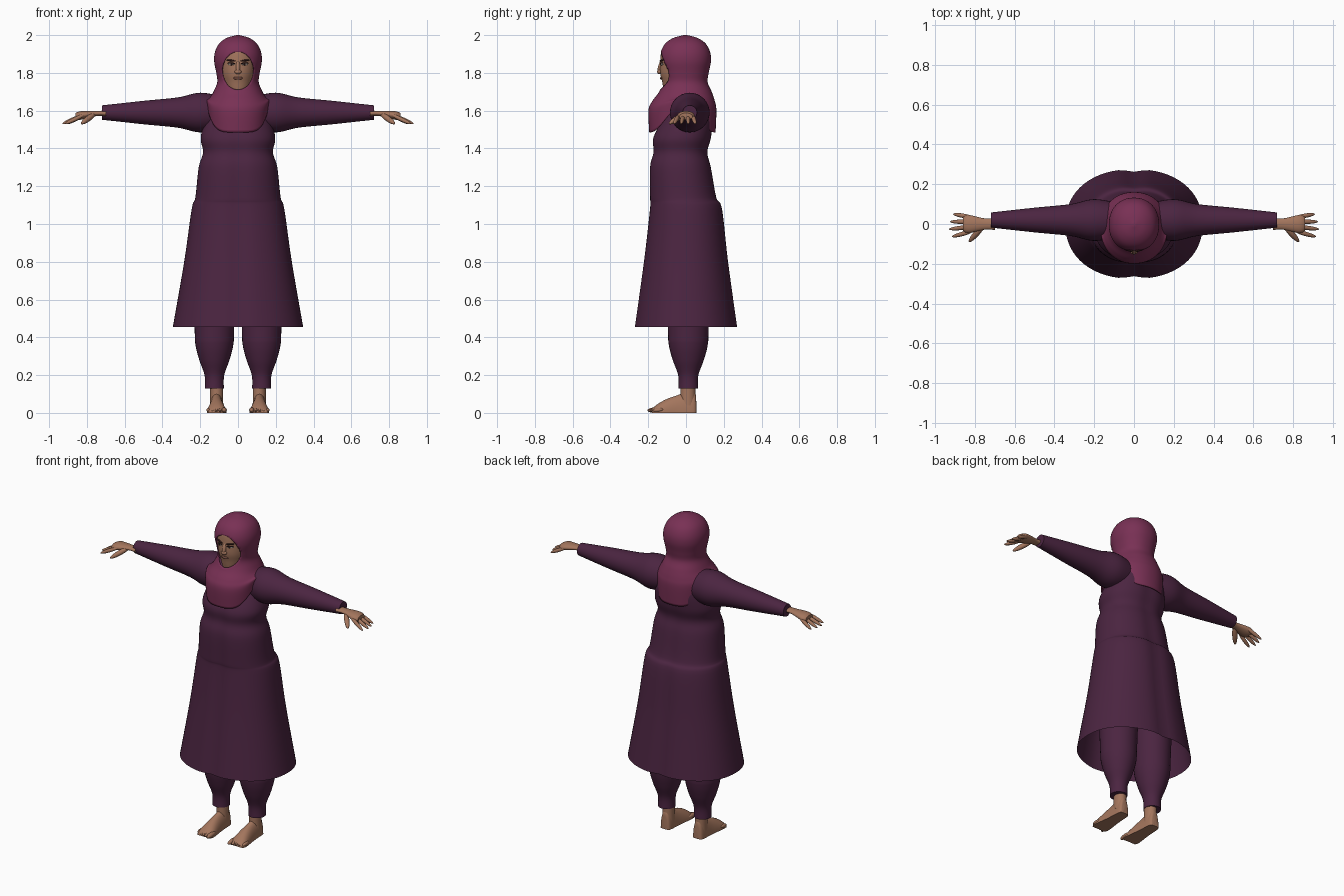
import bpy
import bmesh
from math import cos, sin, tau, exp, copysign, hypot, radians
from mathutils import Matrix, Vector

default_cube = bpy.data.objects.get("Cube")
if default_cube:
    bpy.data.objects.remove(default_cube, do_unlink=True)


def material(name, red, green, blue):
    mat = bpy.data.materials.new(name)
    mat.use_nodes = True
    colour = (red, green, blue, 1)
    mat.diffuse_color = colour
    shader = next(node for node in mat.node_tree.nodes if node.type == "BSDF_PRINCIPLED")
    shader.inputs["Base Color"].default_value = colour
    return mat


purple = material("dark purple cloth", .07, .018, .052)
berry = material("berry scarf cloth", .19, .03, .09)
skin = material("tan skin", .37, .18, .11)
brown = material("dark brown brow", .03, .01, .01)
lip_colour = material("muted lip", .17, .07, .05)
eye_white = material("eye white", .45, .4, .36)


def finish(bm, name, mat, mirror):
    """Turn the bmesh into a smooth object, mirrored to the other side if asked."""
    bmesh.ops.recalc_face_normals(bm, faces=bm.faces)
    mesh = bpy.data.meshes.new(name)
    bm.to_mesh(mesh)
    bm.free()
    mesh.materials.append(mat)
    mesh.shade_smooth()
    mesh.set_sharp_from_angle(angle=radians(60))
    obj = bpy.data.objects.new(name, mesh)
    bpy.context.collection.objects.link(obj)
    if mirror:
        obj.modifiers.new("Mirror", "MIRROR")
    return obj


def blend(before, start, end, after, t):
    """Catmull-Rom interpolation between start and end."""
    slope_in, slope_out = (end - before) / 2, (after - start) / 2
    gap = end - start
    return start + t * (slope_in + t * (3 * gap - 2 * slope_in - slope_out
                                        + t * (slope_in + slope_out - 2 * gap)))


def loft(name, mat, axis, centre, flat, sections, mirror=False, sides=32,
         steps=6, power=2, open_start=False, shape=None, edit=None):
    """Skin oval sections, each given as (position, radius, optional drift)."""
    full = [section if len(section) == 3 else (*section, 0) for section in sections]
    padded = [full[0], *full, full[-1]]
    smooth = [[blend(*values, step / steps) for values in zip(*padded[i:i + 4])]
              for i in range(len(full) - 1) for step in range(steps)]
    smooth.append(full[-1])
    bm = bmesh.new()
    rings = []
    for position, radius, drift in smooth:
        ring = []
        for side in range(sides):
            angle = tau * side / sides
            u, v = (copysign(abs(w) ** (2 / power), w) for w in (cos(angle), sin(angle)))
            a = centre[0] + radius * u
            b = centre[1] + drift + radius * flat * v
            point = {"x": (position, a, b), "y": (a, position, b), "z": (a, b, position)}[axis]
            ring.append(bm.verts.new(shape(*point) if shape else point))
        rings.append(ring)
    for low, high in zip(rings, rings[1:]):
        for side in range(sides):
            bm.faces.new((low[side - 1], low[side], high[side], high[side - 1]))
    if not open_start:
        bm.faces.new(rings[0])
    bm.faces.new(rings[-1])
    if edit:
        edit(bm)
    return finish(bm, name, mat, mirror)


def blob(name, mat, start, end, thickness, mirror=True):
    """Slender rounded form between two points."""
    start, end = Vector(start), Vector(end)
    along = end - start
    matrix = (Matrix.Translation((start + end) / 2)
              @ along.to_track_quat("Z", "Y").to_matrix().to_4x4()
              @ Matrix.Diagonal((thickness, thickness, along.length / 2, 1)))
    bm = bmesh.new()
    bmesh.ops.create_uvsphere(bm, u_segments=16, v_segments=12, radius=1, matrix=matrix)
    return finish(bm, name, mat, mirror)


# Long dress, open at the hem, with a soft fold down the middle
def dress_fold(x, y, z):
    return x, y * (1 - exp(-(x / .045) ** 2) / 20), z


loft("dress", purple, "z", (0, 0), .8, [
    (.455, .345), (.8, .285), (1.08, .245), (1.14, .226, -.015), (1.3, .208, -.03),
    (1.38, .185, -.03), (1.46, .197, -.02), (1.57, .165, .015), (1.65, .12, .03),
    (1.7, .08, .03),
], sides=64, power=2.2, open_start=True, shape=dress_fold)

# Sleeves
loft("sleeve", purple, "x", (.02, 1.59), 1, [
    (.08, .085), (.2, .105), (.32, .08), (.5, .062), (.72, .038)], mirror=True)

# Trouser legs, narrowing to a cuff
loft("trouser_leg", purple, "z", (.125, .012), 1.03, [
    (.13, .05), (.2, .052), (.28, .08), (.36, .1), (.45, .105), (.9, .12)], mirror=True)


# Feet with a flat sole, lower towards the toes
def flat_sole(x, y, z):
    return x, y, max(z, 0) * (3 + 14 * y)


loft("ankle", skin, "z", (.113, .01), 1.15, [(.04, .035), (.18, .034)], mirror=True)
loft("foot", skin, "y", (.113, 0), 1, [
    (-.18, .045), (-.15, .052), (-.05, .04), (.04, .033), (.055, .015),
], mirror=True, shape=flat_sole)
for toe in range(5):
    x = .073 + toe / 48
    blob("toe", skin, (x, -.12, .018), (x, toe / 140 - .205, .013), .014 if toe == 0 else .011)

# Hands with four spread fingers and a thumb pointing forward
loft("palm", skin, "x", (0, 1.585), .5, [
    (.7, .03), (.75, .028), (.83, .045, -.01), (.86, .035, -.015)], mirror=True)
for finger in range(4):
    tip = .935 - abs(finger - 1.7) * .015
    blob("finger", skin, (.81, .033 - finger * .023, 1.58),
         (tip, .05 - finger * .038, 1.53), .011)
blob("thumb", skin, (.75, 0, 1.59), (.83, -.09, 1.53), .015)

# Head and neck inside the scarf
loft("head", skin, "z", (0, -.03), 1.1, [
    (1.6, .055), (1.7, .06, -.02), (1.75, .076, -.012), (1.8, .088, -.01),
    (1.87, .096), (1.92, .09), (1.95, .07)], sides=40)
blob("nose_bridge", skin, (0, -.125, 1.87), (0, -.146, 1.795), .012, mirror=False)
blob("nose_tip", skin, (-.018, -.14, 1.806), (.018, -.14, 1.806), .013, mirror=False)

# Thin painted face details
blob("eye", eye_white, (.018, -.135, 1.846), (.052, -.121, 1.846), .006)
blob("iris", brown, (.028, -.133, 1.846), (.04, -.129, 1.846), .006)
blob("eyelid", brown, (.014, -.138, 1.85), (.055, -.121, 1.852), .004)
blob("eyebrow", brown, (.012, -.139, 1.862), (.06, -.119, 1.868), .005)
blob("lips", lip_colour, (-.026, -.13, 1.772), (.026, -.13, 1.772), .008, mirror=False)


# Head scarf: the lower edge rises over the shoulders, the face is cut open
def scarf_edge(x, y, z):
    lift = max(0, 1.68 - z) * min(1, abs(x) / .17) ** 5
    return x, y, z + lift * .8


def cut_face(bm):
    middle, wide, tall = 1.812, .083, .1

    def reach(point):
        return hypot(point.x / wide, (point.z - middle) / tall)

    centres = {face: face.calc_center_median() for face in bm.faces}
    inside = [face for face, point in centres.items() if point.y < 0 and reach(point) < 1]
    bmesh.ops.delete(bm, geom=inside, context="FACES")
    for vert in bm.verts:
        if vert.is_boundary and vert.co.y < -.05 and vert.co.z > 1.69:
            scale = 1 / reach(vert.co)
            vert.co.x *= scale
            vert.co.z = middle + (vert.co.z - middle) * scale


scarf = loft("head_scarf", berry, "z", (0, -.003), 1.07, [
    (1.485, .164, -.016), (1.6, .168, -.016), (1.65, .155, -.01), (1.7, .13), (1.75, .11),
    (1.8, .115), (1.86, .126), (1.91, .122), (1.955, .1), (1.985, .06), (2, .008),
], sides=96, power=2.15, open_start=True, shape=scarf_edge, edit=cut_face)
scarf.modifiers.new("Cloth thickness", "SOLIDIFY").thickness = .004
